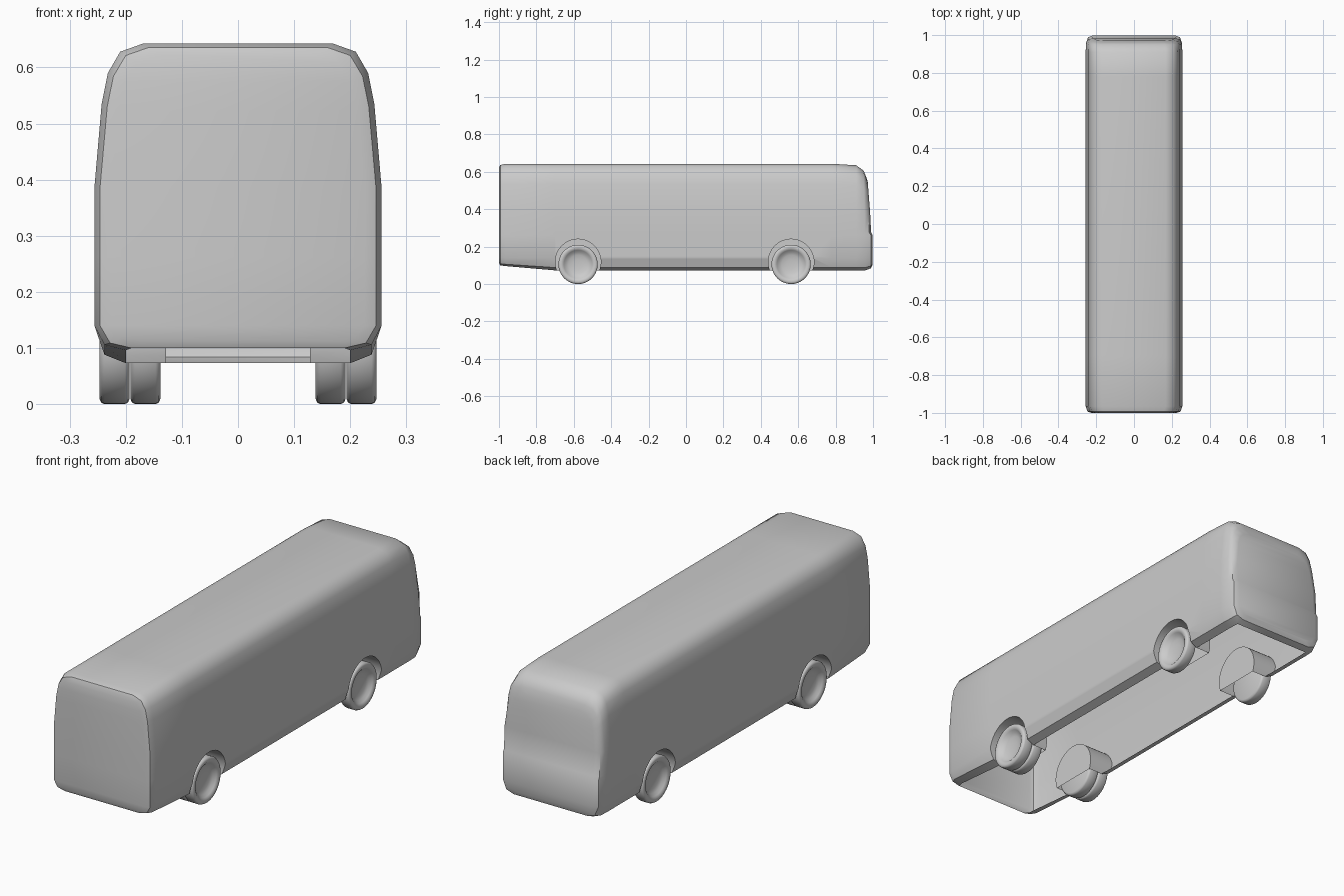
import bpy, bmesh, math
from mathutils import Matrix

if "Cube" in bpy.data.objects:
    bpy.data.objects.remove(bpy.data.objects["Cube"])

paint = bpy.data.materials.new("light_grey")
paint.use_nodes = True
GREY = (0.6, 0.6, 0.6, 1)
paint.diffuse_color = GREY
paint.node_tree.nodes["Principled BSDF"].inputs["Base Color"].default_value = GREY

AXLES = {"rear": 0.562, "front": -0.577}


def make_object(name, bm):
    bmesh.ops.recalc_face_normals(bm, faces=bm.faces)
    mesh = bpy.data.meshes.new(name)
    bm.to_mesh(mesh)
    bm.free()
    obj = bpy.data.objects.new(name, mesh)
    bpy.context.collection.objects.link(obj)
    mesh.materials.append(paint)
    return obj


def smooth(obj, degrees):
    bpy.ops.object.select_all(action='DESELECT')
    obj.select_set(True)
    bpy.context.view_layer.objects.active = obj
    bpy.ops.object.shade_smooth_by_angle(angle=math.radians(degrees))


# Half cross-section of the body, from sill to roof
PROFILE = [(.2, .073), (.238, .088), (.256, .14), (.256, .262), (.256, .276),
           (.256, .385), (.243, .535), (.232, .59), (.21, .628), (.168, .643)]

# Stations along the body: y, roof height, floor height, inset, lean of the end panel
STATIONS = [(-1, .622, .112, .03, 0), (-.993, .636, .1, .01, 0), (-.965, .643, .096, 0, 0),
            (-.7, .073 + .57, .073, 0, 0), (.78, .643, .073, 0, 0), (.91, .635, .073, 0, 0),
            (.958, .606, .073, .002, .3), (.988, .578, .084, .012, 1), (.998, .55, .105, .036, 1)]


def ring(bm, y, roof, floor, inset, lean):
    half = []
    for x, z in PROFILE:
        shift = lean * (.008 + .05 * (z - .27)) if z > .27 else 0
        if z > .385:
            z = .385 + (z - .385) * (roof - .385) / (.643 - .385)
        elif z < .14:
            z = .14 + (z - .14) * (.14 - floor) / (.14 - .073)
        half.append((x - inset, y - shift, z))
    points = half + [(-x, y, z) for x, y, z in reversed(half)]
    return [bm.verts.new(p) for p in points]


# Body shell, closed at first so the arches cut cleanly
bm = bmesh.new()
rings = [ring(bm, *s) for s in STATIONS]
count = len(rings[0])
for a, b in zip(rings, rings[1:]):
    for i in range(count):
        j = (i + 1) % count
        bm.faces.new((a[i], a[j], b[j], b[i]))
for end in (rings[0], rings[-1]):
    for i in range(len(PROFILE) - 1):
        bm.faces.new((end[i], end[i + 1], end[-2 - i], end[-1 - i]))
body = make_object("body_shell", bm)

# Wheel arches
bm = bmesh.new()
for y in AXLES.values():
    for side in (-1, 1):
        bmesh.ops.create_cone(
            bm, cap_ends=True, segments=48, radius1=.122, radius2=.122, depth=.2,
            matrix=Matrix.Translation((side * .228, y, .118)) @ Matrix.Rotation(math.pi / 2, 4, 'Y'))
cutter = make_object("arch_cutter", bm)
cutter.hide_render = True
cut = body.modifiers.new("arches", 'BOOLEAN')
cut.operation = 'DIFFERENCE'
cut.solver = 'EXACT'
cut.object = cutter
bpy.context.view_layer.objects.active = body
bpy.ops.object.modifier_apply(modifier=cut.name)
bpy.data.objects.remove(cutter)

# Open underside
bm = bmesh.new()
bm.from_mesh(body.data)
under = [f for f in bm.faces if f.normal.z < -.96 and f.calc_center_median().z < .1]
bmesh.ops.delete(bm, geom=under, context='FACES')
bm.to_mesh(body.data)
bm.free()
smooth(body, 42)

# Wheels: lathe profile as (radius, offset from the wheel centre)
WHEEL = [(0, -.027), (.095, -.027), (.102, -.024), (.105, -.018), (.105, .018), (.102, .024),
         (.095, .027), (.084, .026), (.076, .02), (.066, .01), (.05, .004), (.025, 0), (0, 0)]


def wheel(name, x, y):
    bm = bmesh.new()
    verts = [bm.verts.new((o, 0, r)) for r, o in WHEEL]
    edges = [bm.edges.new(p) for p in zip(verts, verts[1:])]
    bmesh.ops.spin(bm, geom=verts + edges, axis=(1, 0, 0), cent=(0, 0, 0),
                   angle=math.tau, steps=40, use_merge=True)
    bmesh.ops.remove_doubles(bm, verts=bm.verts, dist=.0001)
    if x < 0:
        bmesh.ops.rotate(bm, verts=bm.verts, matrix=Matrix.Rotation(math.pi, 3, 'Z'))
    bmesh.ops.translate(bm, verts=bm.verts, vec=(x, y, .105))
    smooth(make_object(name, bm), 50)


for axle, y in AXLES.items():
    for side, sign in (("left", 1), ("right", -1)):
        wheel(f"{axle}_{side}_wheel", sign * .22, y)
        if axle == "front":
            wheel(f"{axle}_{side}_inner_wheel", sign * .165, y)
